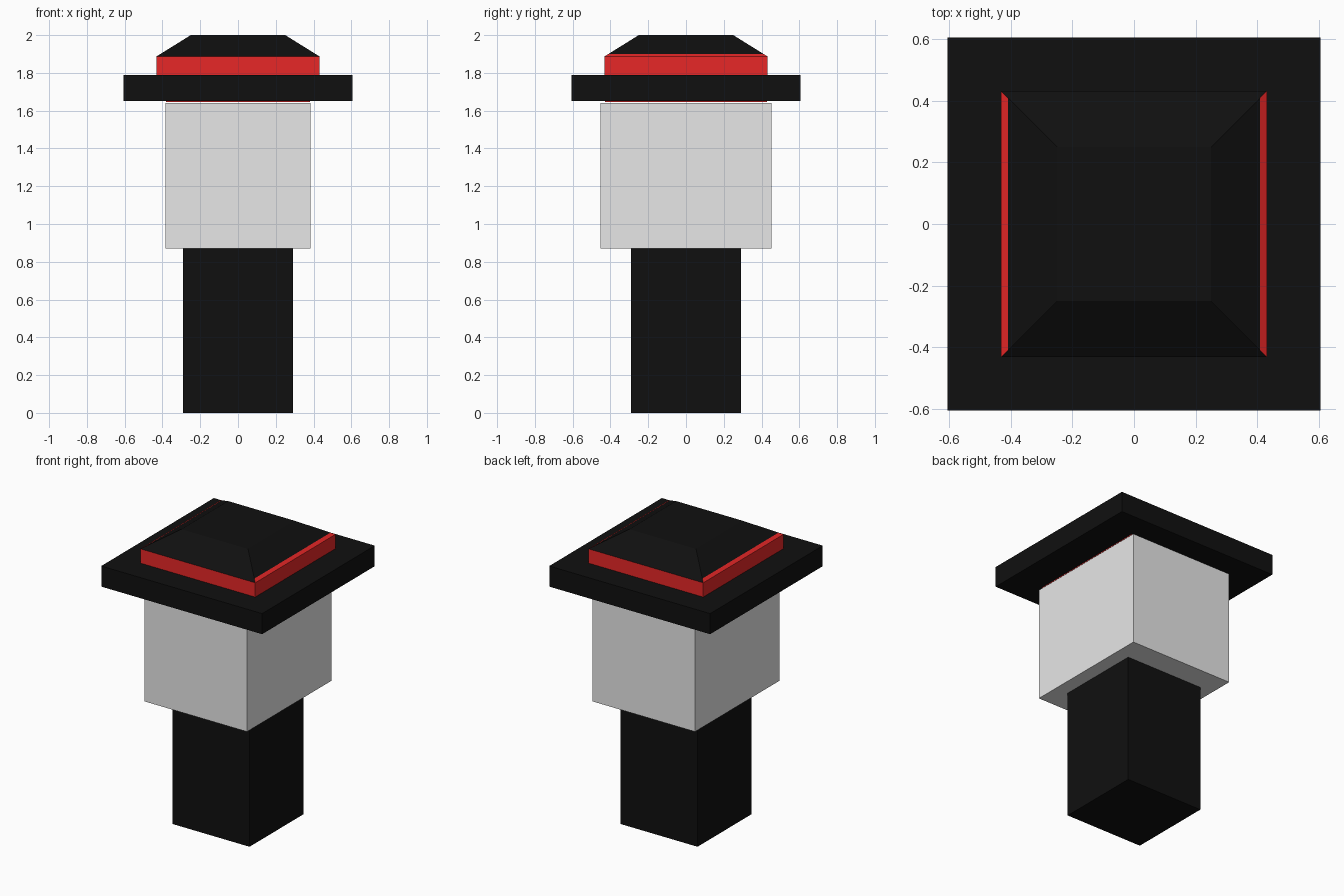
import bpy
import bmesh

if "Cube" in bpy.data.objects:
    bpy.data.objects.remove(bpy.data.objects["Cube"])


def material(name, rgb):
    m = bpy.data.materials.new(name)
    m.diffuse_color = (*rgb, 1.0)
    m.use_nodes = True
    m.node_tree.nodes["Principled BSDF"].inputs["Base Color"].default_value = m.diffuse_color
    return m


BLACK = material("black plastic", (0.005, 0.005, 0.005))
GREY = material("light grey", (0.8, 0.8, 0.8))
RED = material("red", (0.8, 0.02, 0.02))


def block(name, hx, hy, z0, z1, mats, top=None, strip_z=None):
    """Box of half sizes hx, hy; top gives a smaller half size to taper to."""
    bm = bmesh.new()
    bmesh.ops.create_cube(bm, size=2)
    for v in bm.verts:
        up = v.co.z > 0
        v.co.x *= top if up and top else hx
        v.co.y *= top if up and top else hy
        v.co.z = z1 if up else z0
    if strip_z:
        # cut a band round the slope and paint it red on the left and right
        bmesh.ops.bisect_plane(bm, geom=bm.verts[:] + bm.edges[:] + bm.faces[:],
                               plane_co=(0, 0, strip_z), plane_no=(0, 0, 1))
        bm.normal_update()
        for f in bm.faces:
            if abs(f.normal.x) > 0.3 and f.calc_center_median().z < strip_z:
                f.material_index = 1
    me = bpy.data.meshes.new(name)
    bm.to_mesh(me)
    bm.free()
    for m in mats:
        me.materials.append(m)
    ob = bpy.data.objects.new(name, me)
    bpy.context.collection.objects.link(ob)
    return ob


# Lower stem and switch housing
block("stem", 0.29, 0.29, 0.0, 0.87, [BLACK])
block("housing", 0.385, 0.453, 0.87, 1.64, [GREY])

# Wide flange with a red underlay just above the housing
block("flange", 0.605, 0.605, 1.65, 1.79, [BLACK])
block("red_underlay", 0.38, 0.43, 1.646, 1.652, [RED])

# Red collar and tapered cap with red side strips
block("red_collar", 0.432, 0.432, 1.79, 1.887, [RED])
block("cap", 0.432, 0.432, 1.887, 2.0, [BLACK, RED], top=0.25, strip_z=1.901)
